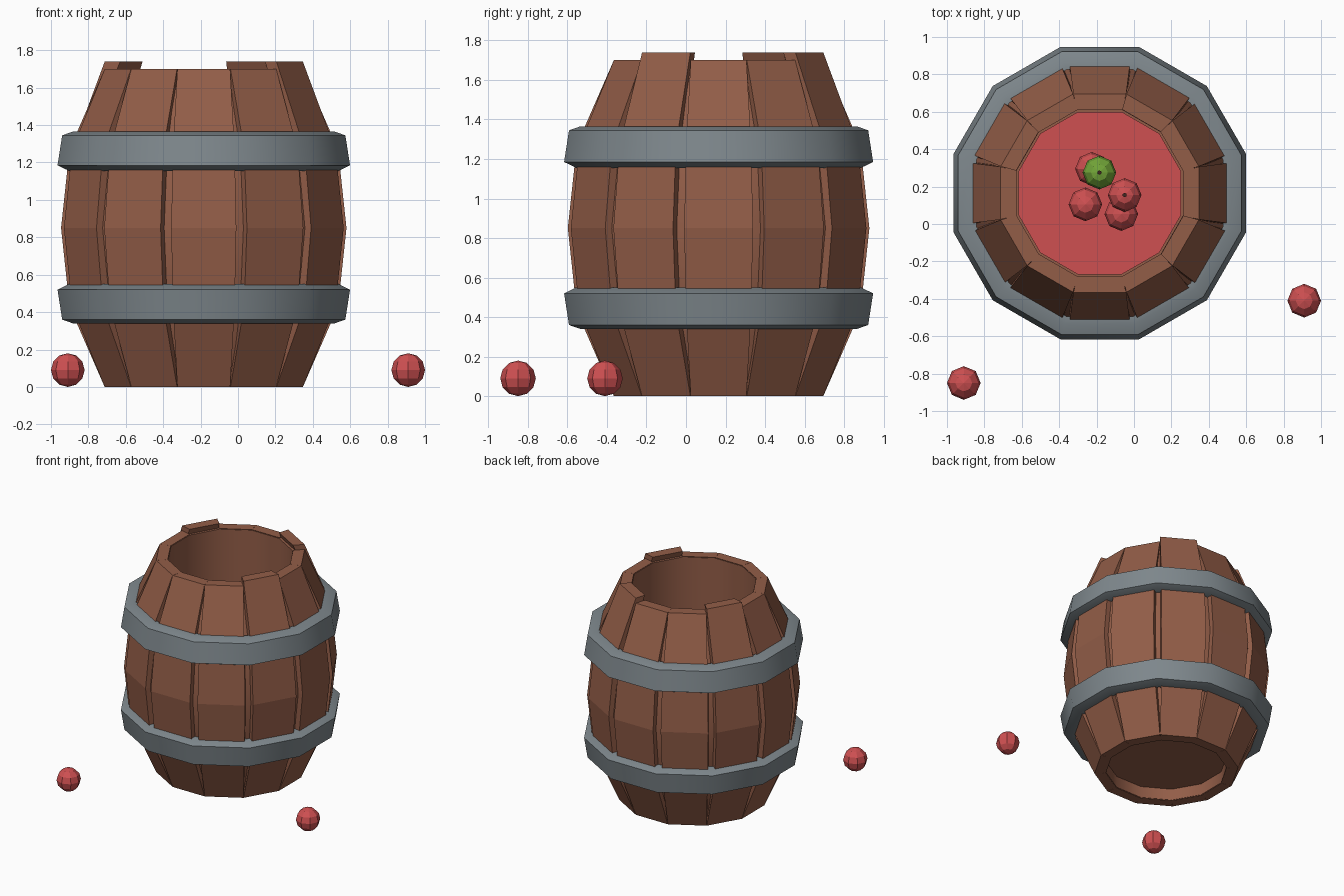
import bpy, bmesh, math
from mathutils import Matrix, Vector

if "Cube" in bpy.data.objects:
    bpy.data.objects.remove(bpy.data.objects["Cube"])

CX, CY, N = -0.183, 0.165, 12
T15 = math.tan(math.pi / N)


def mat(name, rgb):
    m = bpy.data.materials.new(name)
    m.diffuse_color = (*rgb, 1)
    m.use_nodes = True
    m.node_tree.nodes["Principled BSDF"].inputs["Base Color"].default_value = m.diffuse_color
    return m


WOOD = mat("brown wood", (0.29, 0.11, 0.064))
IRON = mat("grey iron", (0.21, 0.245, 0.265))
RED = mat("apple red", (0.62, 0.08, 0.083))
GREEN = mat("apple green", (0.17, 0.38, 0.04))
STEM = mat("dark stem", (0.05, 0.02, 0.015))


def finish(name, bm, material, loc=(CX, CY, 0), smooth=False):
    bmesh.ops.recalc_face_normals(bm, faces=bm.faces)
    me = bpy.data.meshes.new(name)
    bm.to_mesh(me)
    bm.free()
    me.materials.append(material)
    ob = bpy.data.objects.new(name, me)
    ob.location = loc
    bpy.context.collection.objects.link(ob)
    if smooth:
        bpy.ops.object.select_all(action='DESELECT')
        ob.select_set(True)
        bpy.context.view_layer.objects.active = ob
        bpy.ops.object.shade_smooth_by_angle(angle=math.radians(33))
    return ob


def ring(name, profile, material):
    """Sweep a closed (apothem, z) profile around a 12-sided ring."""
    bm = bmesh.new()
    loops = []
    for i in range(N):
        a = (i + 0.5) * 2 * math.pi / N
        loops.append([bm.verts.new((r / math.cos(math.pi / N) * math.cos(a),
                                    r / math.cos(math.pi / N) * math.sin(a), z))
                      for r, z in profile])
    k = len(profile)
    for i in range(N):
        p, q = loops[i], loops[(i + 1) % N]
        for j in range(k):
            bm.faces.new((p[j], q[j], q[(j + 1) % k], p[(j + 1) % k]))
    return finish(name, bm, material, smooth=True)


def disc(name, apothem, z, thick, material):
    bm = bmesh.new()
    r = apothem / math.cos(math.pi / N)
    bmesh.ops.create_cone(bm, cap_ends=True, segments=N, radius1=r, radius2=r, depth=thick)
    bmesh.ops.rotate(bm, verts=bm.verts, matrix=Matrix.Rotation(math.pi / N, 3, 'Z')
                     if not any(abs(math.atan2(v.co.y, v.co.x) - math.pi / N) < 0.01
                                for v in bm.verts) else Matrix.Identity(3))
    return finish(name, bm, material, (CX, CY, z))


# Staves: bowed planks, three of them taller than the rest
def stave(index, top):
    bm = bmesh.new()
    # z, outer apothem, outer half width
    sections = [(0, 0.53, 0.141), (0.43, 0.718, 0.165), (0.85, 0.763, 0.174),
                (1.27, 0.718, 0.165), (top, 0.53, 0.141)]
    rows = []
    for z, r, w in sections:
        inner = r - 0.083
        wi = min(w, inner * T15)
        rows.append([bm.verts.new(c) for c in
                     ((r, -w, z), (r, w, z), (inner, wi, z), (inner, -wi, z))])
    for a, b in zip(rows, rows[1:]):
        for j in range(4):
            bm.faces.new((a[j], a[(j + 1) % 4], b[(j + 1) % 4], b[j]))
    bm.faces.new(rows[0])
    bm.faces.new(rows[-1])
    ob = finish(f"stave_{index + 1}", bm, WOOD)
    ob.rotation_euler.z = index * 2 * math.pi / N


for i in range(N):
    stave(i, 1.74 if i in (2, 5, 11) else 1.7)

# Inner wall behind the gaps between staves
ring("inner_wall", [(0.445, 0.005), (0.50, 0.005), (0.675, 0.43), (0.725, 0.85),
                    (0.675, 1.27), (0.50, 1.695), (0.445, 1.695)], WOOD)

# Iron hoops, mirrored about the middle of the barrel
hoop = [(0.66, 0.34), (0.70, 0.34), (0.757, 0.36), (0.782, 0.52), (0.72, 0.55), (0.66, 0.55)]
ring("lower_hoop", hoop, IRON)
ring("upper_hoop", [(r, 1.705 - z) for r, z in hoop], IRON)

# Barrel bottom and the layer of fruit inside
disc("barrel_bottom", 0.45, 0.12, 0.04, WOOD)
disc("fruit_layer", 0.435, 0.85, 0.02, RED)


# Apples
def apple(name, x, y, z, material, stem=False):
    bm = bmesh.new()
    bmesh.ops.create_uvsphere(bm, u_segments=8, v_segments=6, radius=0.09)
    finish(name, bm, material, (x, y, z))
    if stem:
        bm = bmesh.new()
        bmesh.ops.create_cone(bm, cap_ends=True, segments=6, radius1=0.01,
                              radius2=0.012, depth=0.05)
        finish(name + "_stem", bm, STEM, (x, y, z + 0.1))


apple("loose_apple_left", -0.91, -0.85, 0.09, RED)
apple("loose_apple_right", 0.91, -0.41, 0.09, RED)
apple("inside_apple_1", -0.225, 0.295, 0.90, RED)
apple("inside_apple_2", -0.26, 0.105, 0.90, RED)
apple("inside_apple_3", -0.068, 0.053, 0.90, RED)
apple("inside_apple_4", -0.05, 0.155, 1.0, RED, True)
apple("green_apple", -0.185, 0.275, 1.06, GREEN, True)
